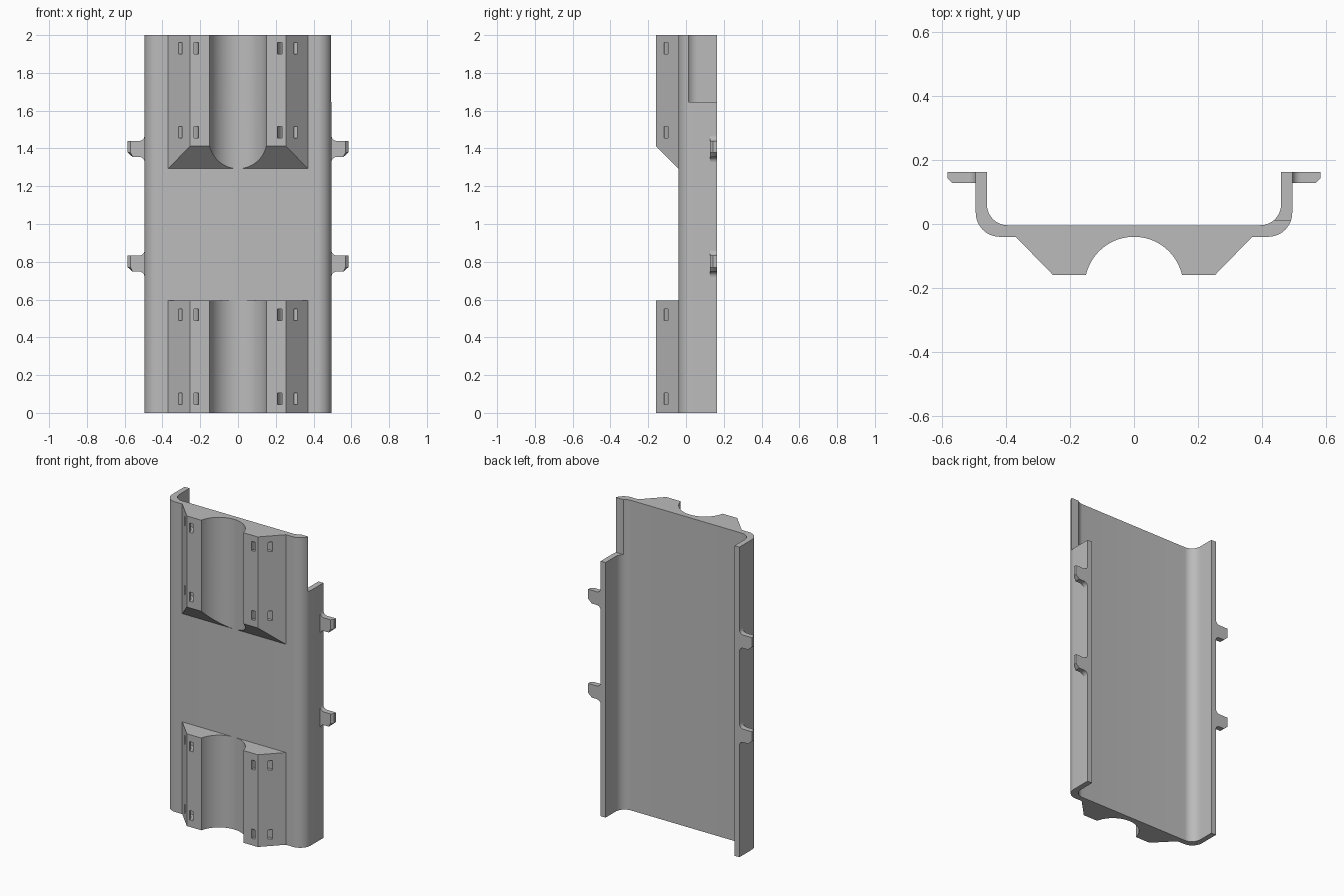
import bpy
import bmesh
from math import cos, sin, pi, atan2

cube = bpy.data.objects.get("Cube")
if cube:
    bpy.data.objects.remove(cube, do_unlink=True)

# Single flat grey
grey = bpy.data.materials.new("plain grey")
grey.use_nodes = True
colour = (0.5, 0.5, 0.5, 1)
grey.diffuse_color = colour
grey.node_tree.nodes["Principled BSDF"].inputs["Base Color"].default_value = colour


def arc(cx, cy, r, a0, a1, n=12):
    """Points along an arc from angle a0 to a1."""
    steps = [a0 + (a1 - a0) * i / n for i in range(n + 1)]
    return [(cx + r * cos(a), cy + r * sin(a)) for a in steps]


def loft(name, rings):
    """Closed solid through matching rings of points, capped at both ends."""
    bm = bmesh.new()
    loops = [[bm.verts.new(p) for p in ring] for ring in rings]
    n = len(rings[0])
    for low, high in zip(loops, loops[1:]):
        for i in range(n):
            j = (i + 1) % n
            bm.faces.new((low[i], low[j], high[j], high[i]))
    bm.faces.new(loops[0][::-1])
    bm.faces.new(loops[-1])
    bmesh.ops.recalc_face_normals(bm, faces=bm.faces)
    mesh = bpy.data.meshes.new(name)
    bm.to_mesh(mesh)
    bm.free()
    mesh.materials.append(grey)
    ob = bpy.data.objects.new(name, mesh)
    bpy.context.collection.objects.link(ob)
    return ob


def activate(ob):
    bpy.ops.object.select_all(action='DESELECT')
    ob.select_set(True)
    bpy.context.view_layer.objects.active = ob


def cut(ob, cutter):
    mod = ob.modifiers.new("cut", 'BOOLEAN')
    mod.operation = 'DIFFERENCE'
    mod.solver = 'EXACT'
    mod.object = cutter
    activate(ob)
    bpy.ops.object.modifier_apply(modifier=mod.name)
    bpy.data.objects.remove(cutter, do_unlink=True)


def finish(ob, mirror=False):
    activate(ob)
    if mirror:
        mod = ob.modifiers.new("mirror", 'MIRROR')
        mod.use_mirror_merge = False
        bpy.ops.object.modifier_apply(modifier=mod.name)
    bpy.ops.object.shade_smooth_by_angle(angle=pi / 6)


def extrude(name, outline, z0, z1):
    return loft(name, [[(x, y, z) for x, y in outline] for z in (z0, z1)])


# Tray: U-shaped channel with rounded corners
FRONT, BACK, HALF = -0.04, 0.163, 0.495
outer = arc(HALF - 0.075, FRONT + 0.075, 0.075, -pi / 2, 0)
inner = arc(0.395, 0.061, 0.065, 0, -pi / 2)
half = outer + [(HALF, BACK), (0.46, BACK)] + inner
tray = extrude("tray", half + [(-x, y) for x, y in reversed(half)], 0, 2)

# Top part of the left wall is cut away
notch = [(0.42, 0.013), (0.6, 0.013), (0.6, 0.3), (0.42, 0.3)]
cut(tray, extrude("wall_notch", notch, 1.645, 2.1))
finish(tray)

# Saddles: blocks with sloped sides and a round trough, built as mirrored halves
FACE, R = -0.16, 0.154
trough_y = FRONT - R
end_angle = atan2(FACE - trough_y, 0.15)
saddle_half = [(0.37, FRONT), (0.253, FACE)] + arc(0, trough_y, R, end_angle, pi / 2, 24)


def saddle(name, z0, z1, slope, slot_heights):
    bottom = [(x, y, z0 + slope * (FRONT - y)) for x, y in saddle_half]
    top = [(x, y, z1) for x, y in saddle_half]
    ob = loft(name, [bottom, top])
    # Curved strap tunnels around the outer edge
    for z in slot_heights:
        ring = arc(0.283, FACE - 0.004, 0.075, -0.2, pi + 0.2, 20)
        ring += arc(0.283, FACE - 0.004, 0.05, pi + 0.2, -0.2, 20)
        cut(ob, extrude("strap_tunnel", ring, z - 0.03, z + 0.03))
    finish(ob, mirror=True)


saddle("lower_saddle", 0, 0.595, 0, (0.075, 0.52))
saddle("upper_saddle", 1.293, 2, 1, (1.485, 1.93))


# Side hooks: flared root, chamfered tip
def hook(name, z):
    tip = 0.584
    outline = arc(0.523, 0.075, 0.028, pi, 3 * pi / 2, 6)
    outline = [(x, h - 0.007) for x, h in outline]
    outline += [(tip, 0.04), (tip, -0.022), (0.558, -0.045), (0.523, -0.045)]
    outline += arc(0.523, -0.073, 0.028, pi / 2, pi, 6)
    layers = ((0.128, tip - 0.015), (0.143, tip), (BACK, tip))
    ob = loft(name, [[(min(x, limit), y, z + h) for x, h in outline]
                     for y, limit in layers])
    finish(ob, mirror=True)


hook("lower_hooks", 0.793)
hook("upper_hooks", 1.4)
